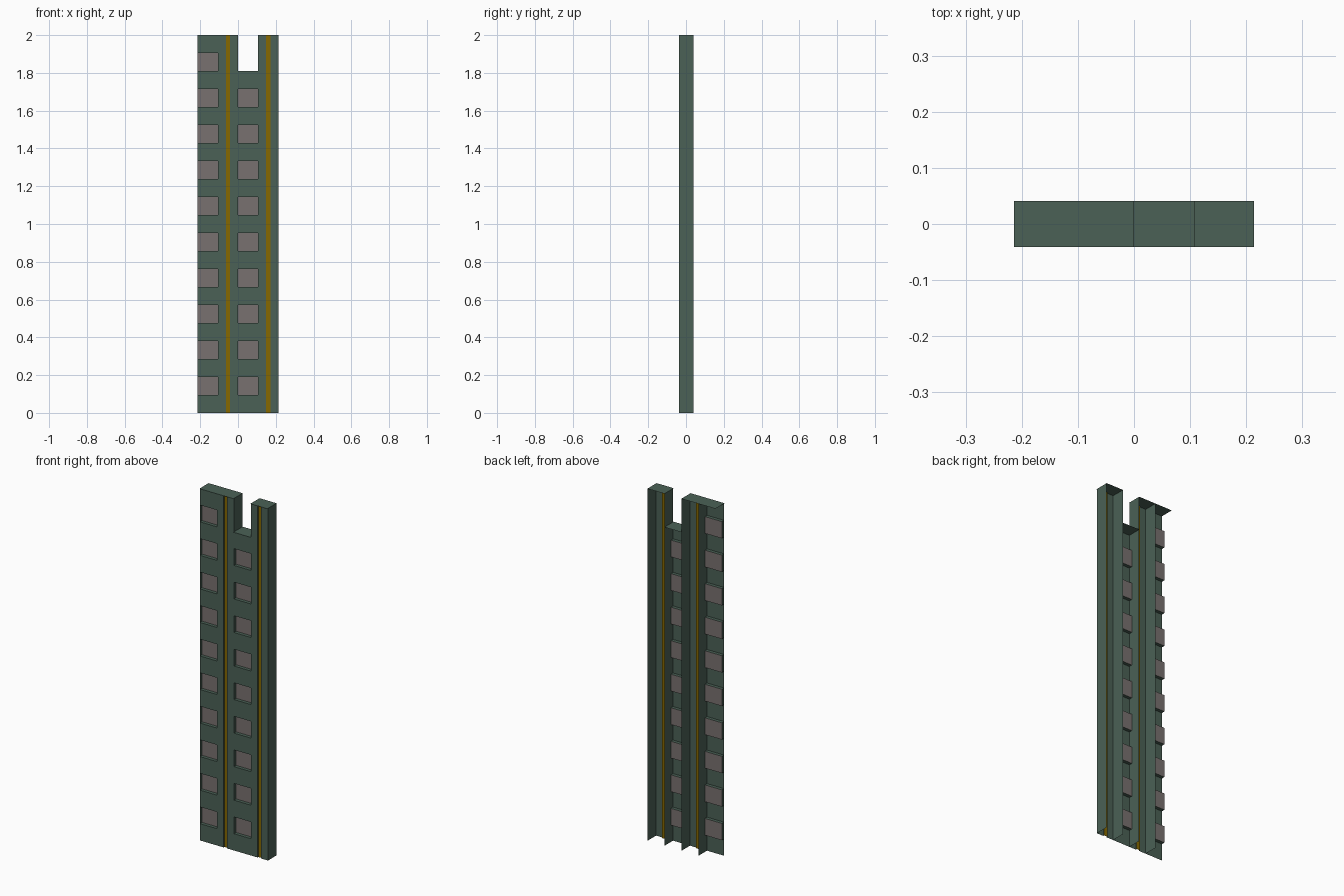
import bpy
import bmesh

if "Cube" in bpy.data.objects:
    bpy.data.objects.remove(bpy.data.objects["Cube"])

W = 0.2135            # half width of the facade
M = W / 2             # width of one bay or one pier
U = 2 / 21            # vertical module: window height = gap height
FRONT, BACK, LIP = -0.036, 0.041, -0.041
RECESS, GROOVE = 0.019, 0.007
SLOT = 0.011          # half width of the coloured strip


def material(name, rgb):
    mat = bpy.data.materials.new(name)
    mat.diffuse_color = (*rgb, 1)
    mat.use_nodes = True
    mat.node_tree.nodes["Principled BSDF"].inputs["Base Color"].default_value = mat.diffuse_color
    return mat


GREEN = material("green_wall", (0.07, 0.12, 0.093))
GLASS = material("grey_pane", (0.19, 0.167, 0.16))
YELLOW = material("yellow_strip", (0.24, 0.14, 0.0))


def make_object(name, quads, mat):
    bm = bmesh.new()
    for q in quads:
        bm.faces.new([bm.verts.new(p) for p in q])
    bmesh.ops.remove_doubles(bm, verts=bm.verts, dist=1e-5)
    mesh = bpy.data.meshes.new(name)
    bm.to_mesh(mesh)
    bm.free()
    mesh.materials.append(mat)
    obj = bpy.data.objects.new(name, mesh)
    bpy.context.collection.objects.link(obj)


def sheet(profile, z0, z1):
    """Vertical quads along a plan profile of (x, y) points."""
    return [[(*a, z0), (*b, z0), (*b, z1), (*a, z1)]
            for a, b in zip(profile, profile[1:])]


def flat(x0, x1, y0, y1, z):
    return [[(x0, y0, z), (x1, y0, z), (x1, y1, z), (x0, y1, z)]]


def bay(name, x0, x1, count):
    """Flat wall with a column of recessed windows, open at the back."""
    wall, panes = [], []
    deep = FRONT + RECESS
    for i in range(count + 1):
        lo = 2 * i * U
        hi = lo + U
        wall += sheet([(x0, FRONT), (x1, FRONT)], lo, hi)
        if i < count:
            top = hi + U
            wall += sheet([(x0, deep), (x0, FRONT)][::-1], hi, top)
            wall += sheet([(x1, deep), (x1, FRONT)], hi, top)
            wall += flat(x0, x1, FRONT, deep, hi)
            wall += [q[::-1] for q in flat(x0, x1, FRONT, deep, top)]
            panes += sheet([(x0, deep), (x1, deep)], hi, top)
    make_object(name + "_wall", wall, GREEN)
    make_object(name + "_windows", panes, GLASS)


def pier(name, x0, x1):
    """Open-backed channel with a grooved strip down its front."""
    c = (x0 + x1) / 2
    s0, s1, g = c - SLOT, c + SLOT, FRONT + GROOVE
    left = [(x0, BACK), (x0, FRONT), (s0, FRONT), (s0, g)]
    right = [(s1, g), (s1, FRONT), (x1, FRONT), (x1, BACK)]
    make_object(name + "_shell", sheet(left, 0, 2) + sheet(right, 0, 2), GREEN)
    make_object(name + "_strip", sheet([(s0, g), (s1, g)], 0, 2), YELLOW)


# Window bays: the right one stops a storey short, leaving the notch
bay("left_bay", -W, -M, 10)
bay("right_bay", 0, M, 9)

# Piers with strips
pier("middle_pier", -M, 0)
pier("right_pier", M, W)

# Thin roof caps with a small front lip
make_object("left_roof", flat(-W, 0, LIP, BACK, 2), GREEN)
make_object("notch_roof", flat(0, M, LIP, BACK, 19 * U), GREEN)
make_object("right_roof", flat(M, W, LIP, BACK, 2), GREEN)
